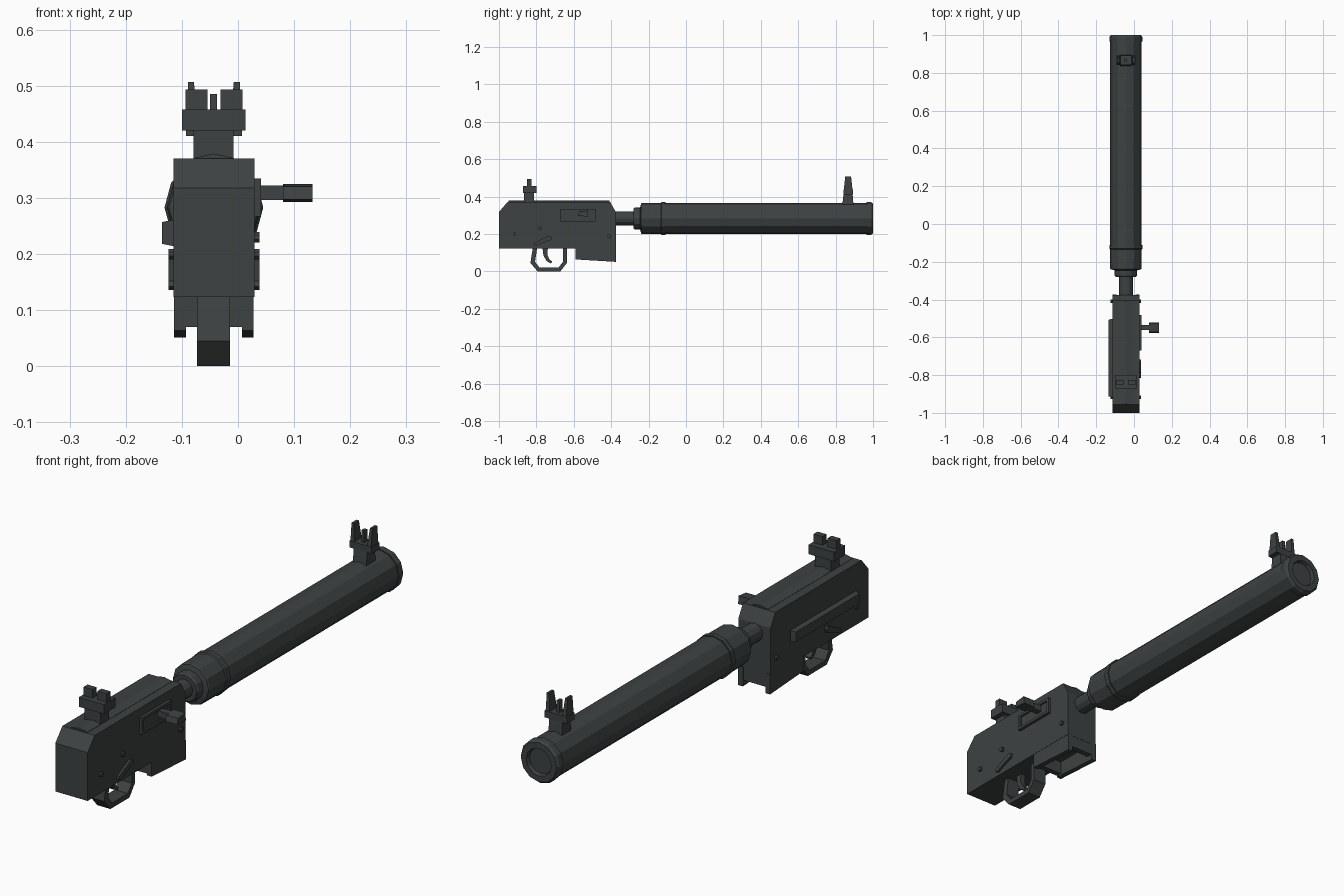
import bpy, bmesh, math

if "Cube" in bpy.data.objects:
    bpy.data.objects.remove(bpy.data.objects["Cube"])

CX, CZ = -0.043, 0.283          # bore axis
mat = bpy.data.materials.new("dark_gunmetal")
mat.diffuse_color = (0.047, 0.054, 0.054, 1)
mat.use_nodes = True
mat.node_tree.nodes["Principled BSDF"].inputs["Base Color"].default_value = mat.diffuse_color


def finish(name, bm):
    bmesh.ops.recalc_face_normals(bm, faces=bm.faces[:])
    me = bpy.data.meshes.new(name)
    bm.to_mesh(me)
    bm.free()
    me.materials.append(mat)
    ob = bpy.data.objects.new(name, me)
    bpy.context.collection.objects.link(ob)
    return ob


def prism(name, pts, x0, x1, hole=None):
    """Extrude a (y, z) outline along x; hole is a matching inner outline."""
    bm = bmesh.new()
    loops = []
    for outline in [pts] + ([hole] if hole else []):
        loops.append([[bm.verts.new((x, y, z)) for y, z in outline] for x in (x0, x1)])
    n = len(pts)
    for a, b in loops:
        for i in range(n):
            j = (i + 1) % n
            bm.faces.new((a[i], a[j], b[j], b[i]))
    for s in (0, 1):
        if hole:
            o, h = loops[0][s], loops[1][s]
            for i in range(n):
                j = (i + 1) % n
                bm.faces.new((o[i], o[j], h[j], h[i]))
        else:
            bm.faces.new(loops[0][s])
    return finish(name, bm)


def box(name, x0, x1, y0, y1, z0, z1):
    return prism(name, [(y0, z0), (y1, z0), (y1, z1), (y0, z1)], x0, x1)


def lathe(name, rings, n=12):
    """Revolve (y, radius) rings around the bore axis."""
    bm = bmesh.new()
    loops = [[bm.verts.new((CX + r * math.cos(2 * math.pi * i / n), y,
                            CZ + r * math.sin(2 * math.pi * i / n)))
              for i in range(n)] for y, r in rings]
    for a, b in zip(loops, loops[1:]):
        for i in range(n):
            j = (i + 1) % n
            bm.faces.new((a[i], a[j], b[j], b[i]))
    bm.faces.new(loops[0])
    bm.faces.new(loops[-1])
    return finish(name, bm)


def disc_outline(y, z, r, n=8):
    return [(y + r * math.cos(2 * math.pi * (i + .5) / n),
             z + r * math.sin(2 * math.pi * (i + .5) / n)) for i in range(n)]


# Receiver body with clipped upper corners
XL, XR = -0.115, 0.029
prism("receiver", [(-1, .123), (-.375, .123), (-.375, .318), (-.405, .37),
                   (-.955, .37), (-1, .318)], XL, XR)

# Shallow ridge along the receiver top
bm = bmesh.new()
ends = [[bm.verts.new((CX + x, y, z)) for x, z in
         ((-.036, .366), (-.036, .371), (0, .379), (.036, .371), (.036, .366))]
        for y in (-.95, -.41)]
for i in range(5):
    j = (i + 1) % 5
    bm.faces.new((ends[0][i], ends[0][j], ends[1][j], ends[1][i]))
bm.faces.new(ends[0])
bm.faces.new(ends[1])
finish("top_ridge", bm)

# Barrel and large muzzle tube
lathe("barrel", [(-.39, .037), (-.26, .037)])
lathe("muzzle_tube", [(-.28, .054), (-.272, .059), (-.245, .06), (-.24, .08),
                      (-.235, .083), (-.135, .084), (-.13, .088), (-.11, .088),
                      (-.11, .083), (.965, .083), (.965, .087), (.99, .087),
                      (1, .08), (1, .056), (.985, .052)])

# Rear sight
box("rear_sight_base", -.079, -.008, -.865, -.812, .36, .422)
box("rear_sight_bar", -.1, .013, -.872, -.8, .42, .458)
for s in (-1, 1):
    a, b = sorted((CX + s * .0115, CX + s * .051))
    box("rear_sight_block", a, b, -.85, -.825, .455, .493)

# Front sight with flared ears
prism("front_sight_base", [(.835, .35), (.896, .35), (.89, .42), (.843, .42)], -.073, -.013)
box("front_sight_bar", -.093, .007, .842, .892, .41, .437)
box("front_sight_post", -.05, -.037, .857, .877, .43, .485)
for s in (-1, 1):
    ear = box("front_sight_ear", -.009, .009, .843, .891, .43, .507)
    for v in ear.data.vertices:
        top = v.co.z > .47
        if top:
            v.co.x *= .6
            v.co.y = .867 + (v.co.y - .867) * .65
        v.co.x += CX + s * (.041 if top else .037)

# Trigger guard loop and curved trigger
prism("trigger_guard",
      [(-.818, .13), (-.832, .045), (-.793, 0), (-.672, 0), (-.637, .045), (-.637, .13)],
      -.073, -.014,
      [(-.795, .13), (-.807, .052), (-.783, .02), (-.682, .02), (-.657, .052), (-.657, .13)])
prism("trigger", [(-.768, .13), (-.762, .085), (-.745, .055), (-.722, .042), (-.715, .052),
                  (-.73, .065), (-.742, .09), (-.738, .13)], -.054, -.032)

# Magazine well: side walls with cross pieces at each end
for a, b in ((XL + .001, -.093), (.007, XR - .001)):
    prism("magazine_well_wall", [(-.59, .13), (-.59, .064), (-.373, .051), (-.373, .13)], a, b)
box("magazine_well_front", -.1, .014, -.4, -.376, .075, .13)
box("magazine_well_back", -.1, .014, -.588, -.565, .07, .13)

# Ejection port: raised frame with a lower cover inside
prism("ejection_port_frame", [(-.67, .267), (-.483, .267), (-.483, .335), (-.67, .335)],
      XR - .005, .041,
      [(-.658, .278), (-.495, .278), (-.495, .324), (-.658, .324)])
box("ejection_port_cover", XR - .005, .034, -.66, -.49, .276, .326)

# Bolt handle
box("bolt_handle_rod", XR, .084, -.562, -.535, .296, .322)
prism("bolt_handle_knob", [(-.578, .297), (-.572, .32), (-.525, .325), (-.522, .293)],
      .08, .133)

# Left side rail with bevelled outer face
rail = box("side_rail", -.135, XL + .005, -.92, -.5, .213, .262)
for v in rail.data.vertices:
    if v.co.x < -.13:
        v.co.y += .008 if v.co.y < -.7 else -.008
        v.co.z += .005 if v.co.z < .24 else -.005

# Pins and selector levers on both sides
for side, (a, b) in (("left", (-.124, XL + .005)), ("right", (XR - .005, .038))):
    for y, z in ((-.917, .2), (-.78, .23), (-.41, .187)):
        prism(side + "_pin", disc_outline(y, z, .01), a, b)
    prism(side + "_selector", [(-.815, .142), (-.805, .136), (-.74, .163), (-.722, .168),
                               (-.718, .183), (-.732, .19), (-.75, .183), (-.812, .152)], a, b)
